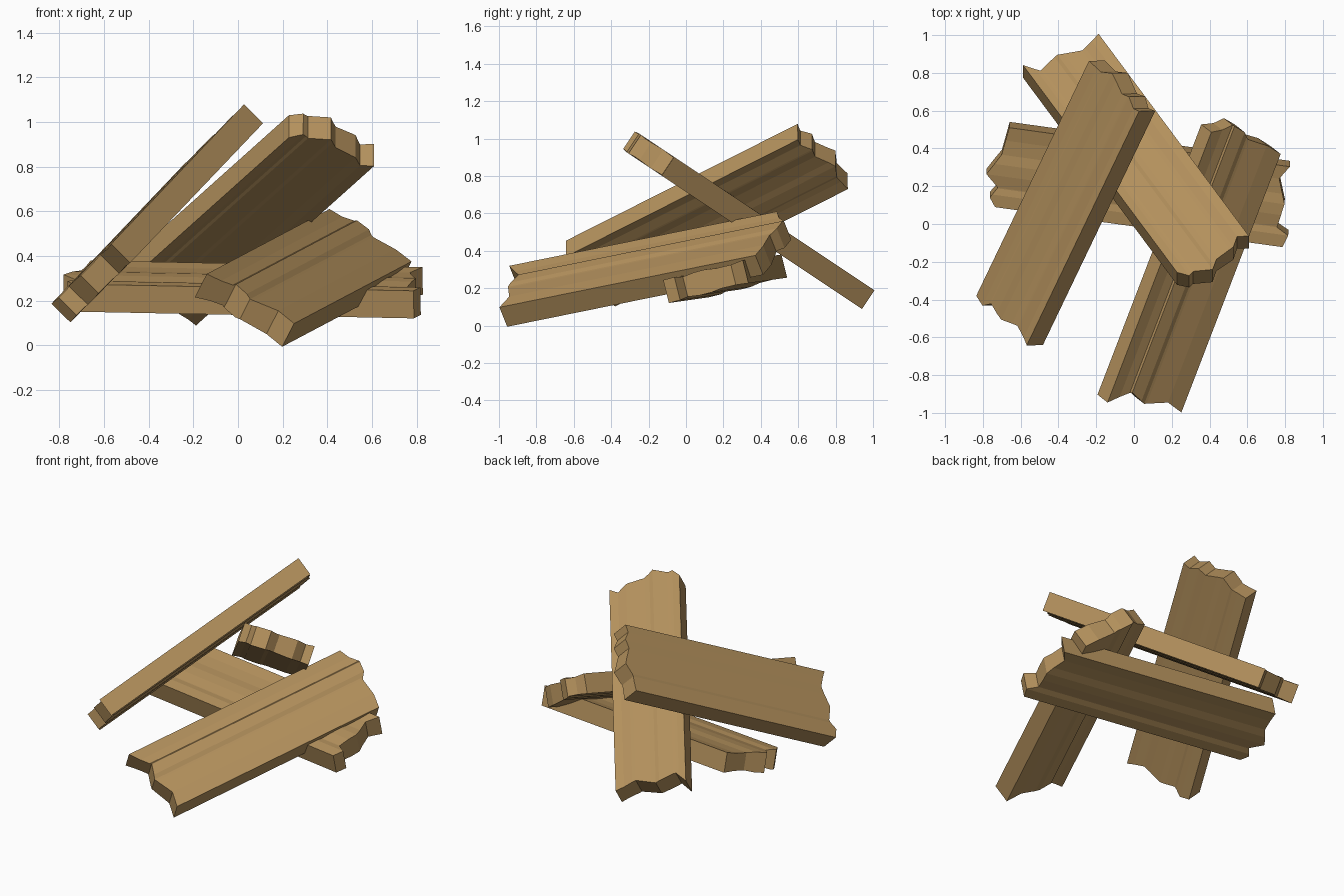
import bpy, bmesh
from mathutils import Vector

if "Cube" in bpy.data.objects:
    bpy.data.objects.remove(bpy.data.objects["Cube"])

wood = bpy.data.materials.new("tan wood")
wood.diffuse_color = (0.455, 0.283, 0.109, 1)
wood.use_nodes = True
wood.node_tree.nodes["Principled BSDF"].inputs["Base Color"].default_value = wood.diffuse_color


def sample(profile, t):
    """Linear lookup in a list of (t, value) points."""
    for (t0, v0), (t1, v1) in zip(profile, profile[1:]):
        if t <= t1:
            return v0 + (v1 - v0) * (t - t0) / (t1 - t0)
    return profile[-1][1]


def plank(name, origin, along, across, width, thick, groove, low, high):
    """Broken plank: origin is the top left corner of the low end; low and
    high give the jagged ends as (fraction of width, distance along)."""
    u = Vector(along).normalized()
    w = Vector(across)
    w = (w - u * w.dot(u)).normalized()
    n = w.cross(u)
    o = Vector(origin)
    cols = sorted({p[0] for p in low} | {p[0] for p in high})
    bm = bmesh.new()
    rings = []
    for i, t in enumerate(cols):
        dip = groove if i % 4 in (1, 2) and t < 1 else 0   # shallow weathered grooves
        ring = []
        for end, depth in ((low, dip), (high, dip), (high, thick - dip), (low, thick - dip)):
            ring.append(bm.verts.new(o + w * (t * width) + u * sample(end, t) - n * depth))
        rings.append(ring)
    for a, b in zip(rings, rings[1:]):
        for k in range(4):
            j = (k + 1) % 4
            bm.faces.new((a[k], a[j], b[j], b[k]))
    bm.faces.new(rings[0])
    bm.faces.new(rings[-1][::-1])
    bmesh.ops.recalc_face_normals(bm, faces=bm.faces)
    me = bpy.data.meshes.new(name)
    bm.to_mesh(me)
    bm.free()
    me.materials.append(wood)
    bpy.context.collection.objects.link(bpy.data.objects.new(name, me))


# lowest plank, lying nearly flat from left to right
plank("bottom_plank", (-0.66, 0.51, 0.38), (1.51, -0.21, -0.03), (-0.06, -0.42, -0.105), 0.44, 0.127, 0.008,
      [(0, 0), (.35, -.02), (.61, -.085), (.76, -.015), (.89, -.05), (1, -.015)],
      [(0, 1.50), (.17, 1.453), (.47, 1.50), (.77, 1.478), (.85, 1.543), (1, 1.521)])

# plank resting on the ground at the front
plank("front_plank", (-0.14, -0.945, 0.32), (0.53, 1.38, 0.28), (0.37, -0.05, -0.21), 0.45, 0.124, 0.008,
      [(0, 0), (.27, .085), (.49, .041), (.78, .082), (1, .048)],
      [(0, 1.56), (.14, 1.585), (.25, 1.625), (.43, 1.605), (.52, 1.57), (.8, 1.565), (1, 1.54)])

# plank leaning up from the back
plank("back_plank", (-0.588, 0.775, 0.20), (0.525, -0.706, 0.47), (0.847, 0.436, -0.291), 0.445, 0.12, 0.004,
      [(0, 0), (.14, .078), (.43, .038), (.71, .086), (1, .041)],
      [(0, 1.55), (.1, 1.60), (.17, 1.59), (.38, 1.634), (.5, 1.587), (.76, 1.57),
       (.88, 1.522), (1, 1.554)])

# plank leaning over the top on the left
plank("top_plank", (-0.835, -0.38, 0.187), (0.59, 1.23, 0.62), (0.27, -0.25, 0.27), 0.46, 0.12, 0.004,
      [(0, 0), (.14, -.019), (.25, .029), (.48, 0), (.75, .046), (1, 0)],
      [(0, 1.515), (.22, 1.515), (.39, 1.56), (.65, 1.51), (.77, 1.53), (.9, 1.495), (1, 1.51)])
